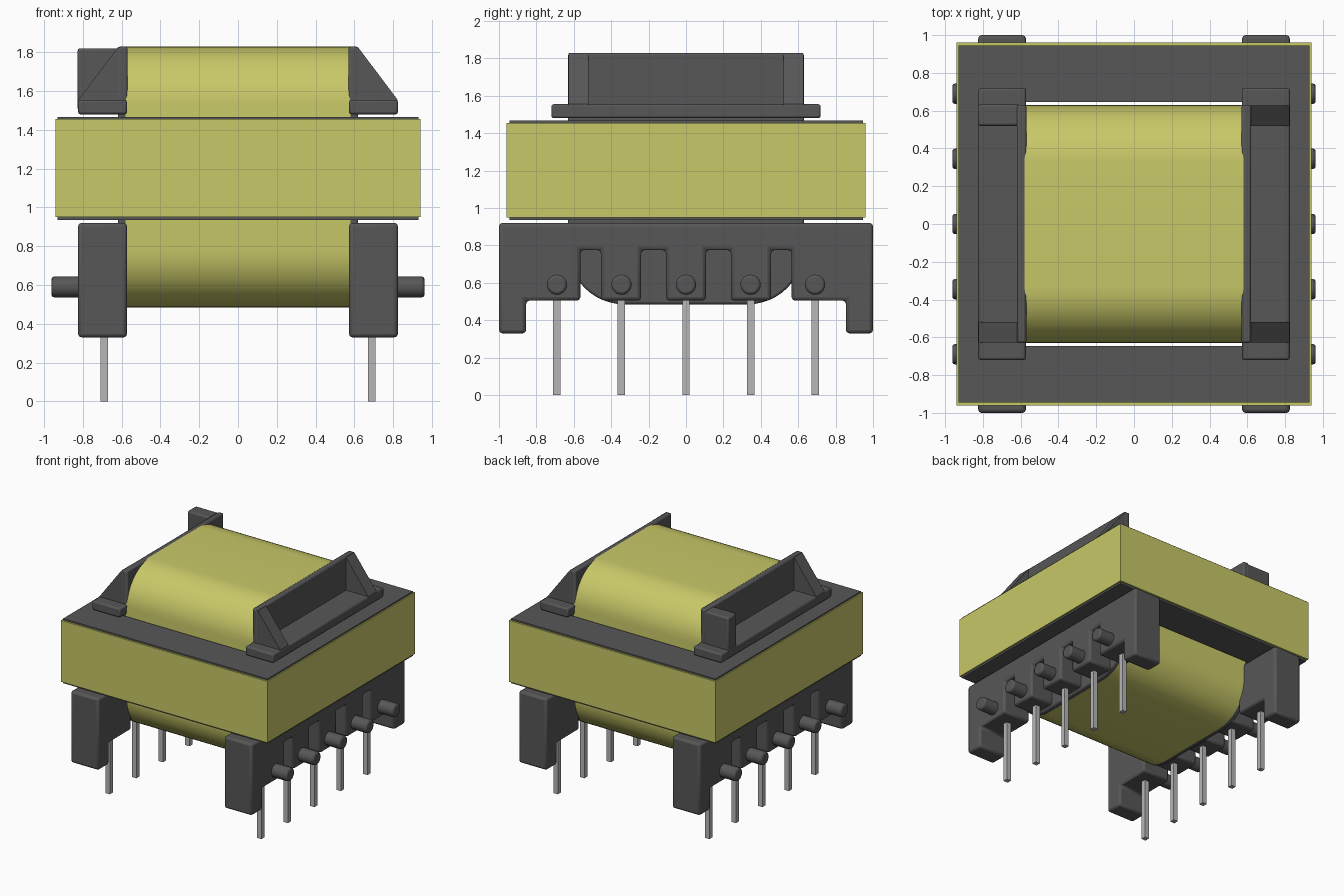
import bpy, bmesh, math
from mathutils import Vector

cube = bpy.data.objects.get("Cube")
if cube:
    bpy.data.objects.remove(cube, do_unlink=True)


def material(name, r, g, b):
    m = bpy.data.materials.new(name)
    m.use_nodes = True
    m.diffuse_color = (r, g, b, 1)
    m.node_tree.nodes["Principled BSDF"].inputs["Base Color"].default_value = (r, g, b, 1)
    return m


YELLOW = material("yellow tape", 0.58, 0.58, 0.14)
GREY = material("dark grey", 0.095, 0.095, 0.095)
METAL = material("pin metal", 0.47, 0.47, 0.47)


def prism(name, outline, axis, low, high, mat, bevel=0, mirror=False):
    """Extrude a 2D outline along an axis; the outline uses the other two axes in order."""
    bm = bmesh.new()

    def place(p, d):
        co = list(p)
        co.insert("xyz".index(axis), d)
        return Vector(co)

    face = bm.faces.new([bm.verts.new(place(p, low)) for p in outline])
    out = bmesh.ops.extrude_face_region(bm, geom=[face])
    verts = [v for v in out["geom"] if isinstance(v, bmesh.types.BMVert)]
    bmesh.ops.translate(bm, verts=verts, vec=place((0, 0), high - low))
    bmesh.ops.recalc_face_normals(bm, faces=bm.faces[:])
    mesh = bpy.data.meshes.new(name)
    bm.to_mesh(mesh)
    bm.free()
    obj = bpy.data.objects.new(name, mesh)
    bpy.context.collection.objects.link(obj)
    mesh.materials.append(mat)
    # Shade while selected, then add the rounding and mirrored twin
    bpy.ops.object.select_all(action='DESELECT')
    obj.select_set(True)
    bpy.context.view_layer.objects.active = obj
    bpy.ops.object.shade_smooth_by_angle(angle=math.radians(35))
    if bevel:
        mod = obj.modifiers.new("rounding", 'BEVEL')
        mod.width, mod.segments = bevel, 2
        mod.limit_method, mod.angle_limit = 'ANGLE', math.radians(35)
    if mirror:
        obj.modifiers.new("twin", 'MIRROR')
    return obj


def rect(a0, a1, b0, b1):
    return [(a0, b0), (a1, b0), (a1, b1), (a0, b1)]


def arc(cy, cz, r, start, steps=12):
    angles = [math.radians(start + 90 * i / steps) for i in range(steps + 1)]
    return [(cy + r * math.cos(a), cz + r * math.sin(a)) for a in angles]


# Winding: rounded coil wrapped around the x axis
R, Y, BOTTOM, TOP = 0.3, 0.63, 0.485, 1.83
lower = arc(-Y + R, BOTTOM + R, R, 180) + arc(Y - R, BOTTOM + R, R, 270)
upper = arc(Y - R, TOP - R, R, 0) + arc(-Y + R, TOP - R, R, 90)
prism("winding", lower + upper, 'x', -0.58, 0.58, YELLOW)

# Core: two E halves that meet in the middle
half = [(0, 0.28), (0.63, 0.28), (0.63, 0.645), (0, 0.645), (0, 0.945), (0.93, 0.945)]
e_outline = half + [(x, -y) for x, y in reversed(half)]
prism("core", e_outline, 'z', 0.935, 1.467, GREY, mirror=True)

# Tape band: thin hollow ring around the core
band = prism("tape_band", rect(-0.94, 0.94, -0.96, 0.96), 'z', 0.95, 1.455, YELLOW)
bm = bmesh.new()
bm.from_mesh(band.data)
bmesh.ops.delete(bm, geom=[f for f in bm.faces if abs(f.normal.z) > 0.5], context='FACES_ONLY')
bm.to_mesh(band.data)
bm.free()
wall = band.modifiers.new("wall", 'SOLIDIFY')
wall.thickness, wall.offset, wall.use_even_offset = 0.014, -1, True

# Bobbin flanges: square on top, rounded below
prism("bobbin_flange", lower + [(Y, TOP), (-Y, TOP)], 'x', 0.57, 0.62, GREY, 0.012, True)

# Upper ledges with end gussets
prism("upper_ledge", rect(-0.72, 0.72, 1.48, 1.555), 'x', 0.572, 0.825, GREY, 0.012, True)


def gusset(name, side, y0, y1):
    tri = [(side * 0.605, 1.53), (side * 0.823, 1.53), (side * 0.823, 1.555),
           (side * 0.62, 1.825), (side * 0.605, 1.825)]
    prism(name, tri, 'y', y0, y1, GREY)


gusset("gusset_left_front", 1, -0.628, -0.52)
gusset("gusset_left_back", 1, 0.52, 0.628)
gusset("gusset_right_front", -1, -0.628, -0.52)
prism("corner_block", rect(-0.827, -0.6, 1.5, 1.82), 'y', 0.52, 0.632, GREY, 0.012)

# Lower pin rails: comb profile with long end feet
comb = [(1, 0.92), (1, 0.33), (0.855, 0.33), (0.855, 0.505), (0.565, 0.505), (0.565, 0.775),
        (0.455, 0.775), (0.455, 0.505), (0.24, 0.505), (0.24, 0.775), (0.107, 0.775), (0.107, 0.505)]
prism("pin_rail", comb + [(-y, z) for y, z in reversed(comb)], 'x', 0.572, 0.825, GREY, 0.018, True)

# Pins and wire pegs, five per side
for i in range(5):
    y = (i - 2) * 0.345
    prism(f"pin_{i + 1}", rect(0.67, 0.71, y - 0.02, y + 0.02), 'z', 0, 0.52, METAL, mirror=True)
    circle = [(y + 0.054 * math.cos(a * math.tau / 24), 0.59 + 0.054 * math.sin(a * math.tau / 24))
              for a in range(24)]
    prism(f"wire_peg_{i + 1}", circle, 'x', 0.8, 0.962, GREY, 0.014, True)
